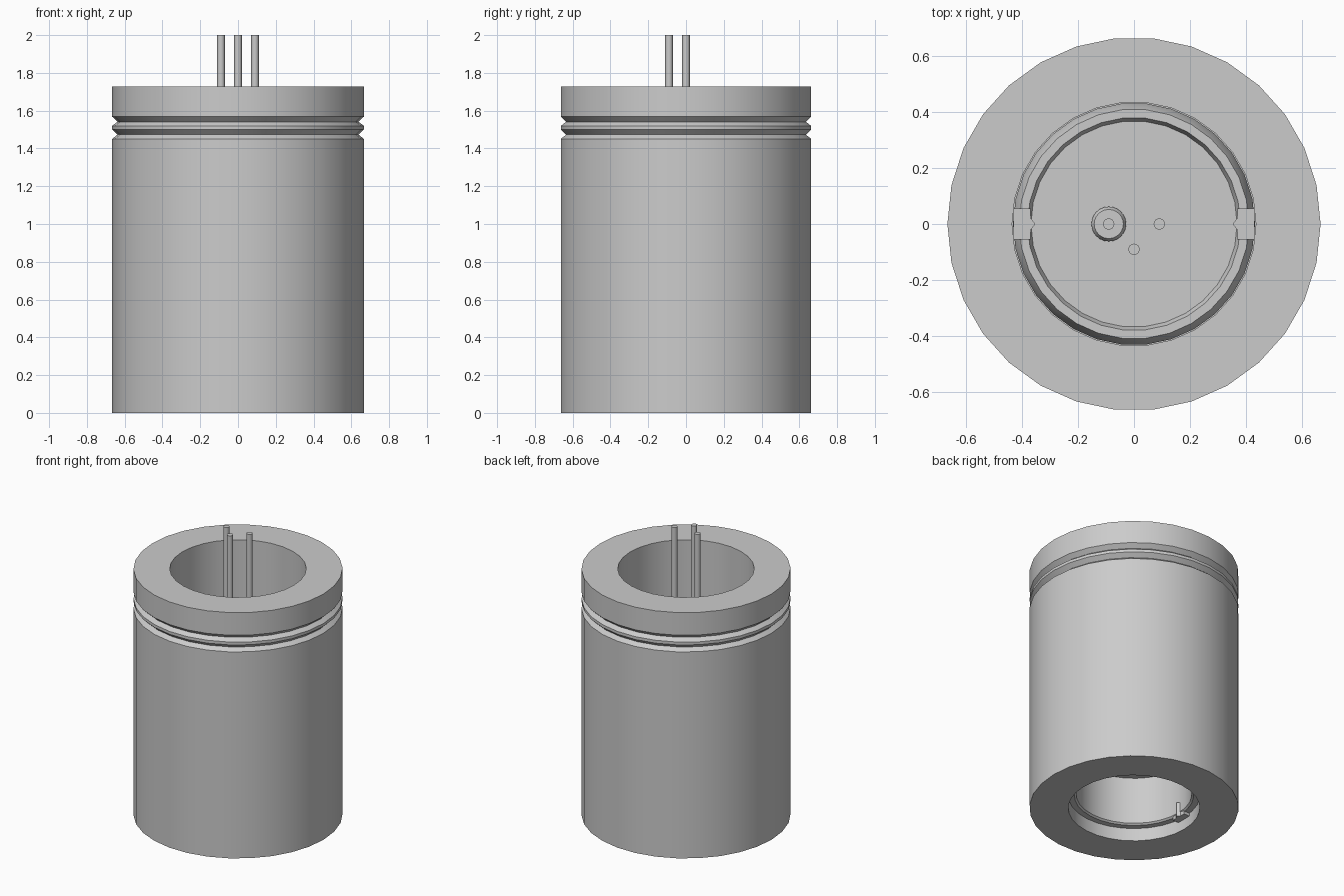
import bpy, bmesh, math
from mathutils import Matrix

cube = bpy.data.objects.get("Cube")
if cube:
    bpy.data.objects.remove(cube)

grey = bpy.data.materials.new("plain_grey")
grey.use_nodes = True
colour = (0.6, 0.6, 0.6, 1)
grey.diffuse_color = colour
grey.node_tree.nodes["Principled BSDF"].inputs["Base Color"].default_value = colour


def finish(name, bm, smooth=True):
    bmesh.ops.recalc_face_normals(bm, faces=bm.faces)
    mesh = bpy.data.meshes.new(name)
    bm.to_mesh(mesh)
    bm.free()
    mesh.materials.append(grey)
    obj = bpy.data.objects.new(name, mesh)
    bpy.context.collection.objects.link(obj)
    if smooth:
        bpy.ops.object.select_all(action='DESELECT')
        obj.select_set(True)
        bpy.context.view_layer.objects.active = obj
        bpy.ops.object.shade_smooth_by_angle(angle=math.radians(25))
    return obj


def lathe(name, profile, sides=30, closed=True, centre=(0, 0)):
    """Spin (radius, height) points about z; open profiles begin and end on the axis."""
    bm = bmesh.new()
    verts = [bm.verts.new((r, 0, z)) for r, z in profile]
    pairs = list(zip(verts, verts[1:]))
    if closed:
        pairs.append((verts[-1], verts[0]))
    edges = [bm.edges.new(p) for p in pairs]
    bmesh.ops.spin(bm, geom=verts + edges, cent=(0, 0, 0), axis=(0, 0, 1),
                   angle=math.tau, steps=sides, use_merge=True)
    bmesh.ops.remove_doubles(bm, verts=bm.verts, dist=0.0005)
    bmesh.ops.translate(bm, verts=bm.verts, vec=(*centre, 0))
    return finish(name, bm)


# Thick sleeve with two V grooves near the top and a narrower lip at the bottom
R, GROOVE, BORE, LIP = 0.666, 0.638, 0.435, 0.419
lathe("sleeve", [
    (R, 0), (R, 1.451), (GROOVE, 1.473), (R, 1.5), (R, 1.52),
    (GROOVE, 1.541), (R, 1.568), (R, 1.727), (BORE, 1.727),
    (BORE, 0.09), (LIP, 0.09), (LIP, 0)])

# Socket inside the bore: open below, floor above with a chamfered rim
lathe("socket", [
    (0, 0.43), (0.368, 0.43), (0.368, 0.1), (0.38, 0.09), (0.432, 0.09),
    (0.432, 0.45), (0.41, 0.5), (0.38, 0.5), (0.368, 0.47), (0, 0.47)],
    closed=False)

# Locking tabs on both sides, with a small pointed nose facing inward
for side, label in ((1, "left"), (-1, "right")):
    for end, low, high in (("upper", 0.46, 0.51), ("lower", 0.07, 0.17)):
        bm = bmesh.new()
        outline = [(0.43, -0.055), (0.43, 0.055), (0.37, 0.055), (0.368, 0.02),
                   (0.352, 0), (0.368, -0.02), (0.37, -0.055)]
        if end == "lower":
            outline = [(min(x, 0.415), y) for x, y in outline]
        face = bm.faces.new([bm.verts.new((side * x, y, low)) for x, y in outline])
        top = bmesh.ops.extrude_face_region(bm, geom=[face])["geom"]
        bmesh.ops.translate(bm, vec=(0, 0, high - low),
                            verts=[v for v in top if isinstance(v, bmesh.types.BMVert)])
        finish(f"{label}_{end}_tab", bm, smooth=False)

# Three upright pins, one with a collar at its foot
for name, spot in (("right_pin", (-0.09, 0)), ("left_pin", (0.09, 0)),
                   ("front_pin", (0, -0.09))):
    lathe(name, [(0, 0.46), (0.02, 0.46), (0.02, 2), (0, 2)],
          sides=16, closed=False, centre=spot)
lathe("pin_collar", [(0, 0.46), (0.062, 0.46), (0.062, 0.49), (0.052, 0.51), (0, 0.51)],
      sides=24, closed=False, centre=(-0.09, 0))
